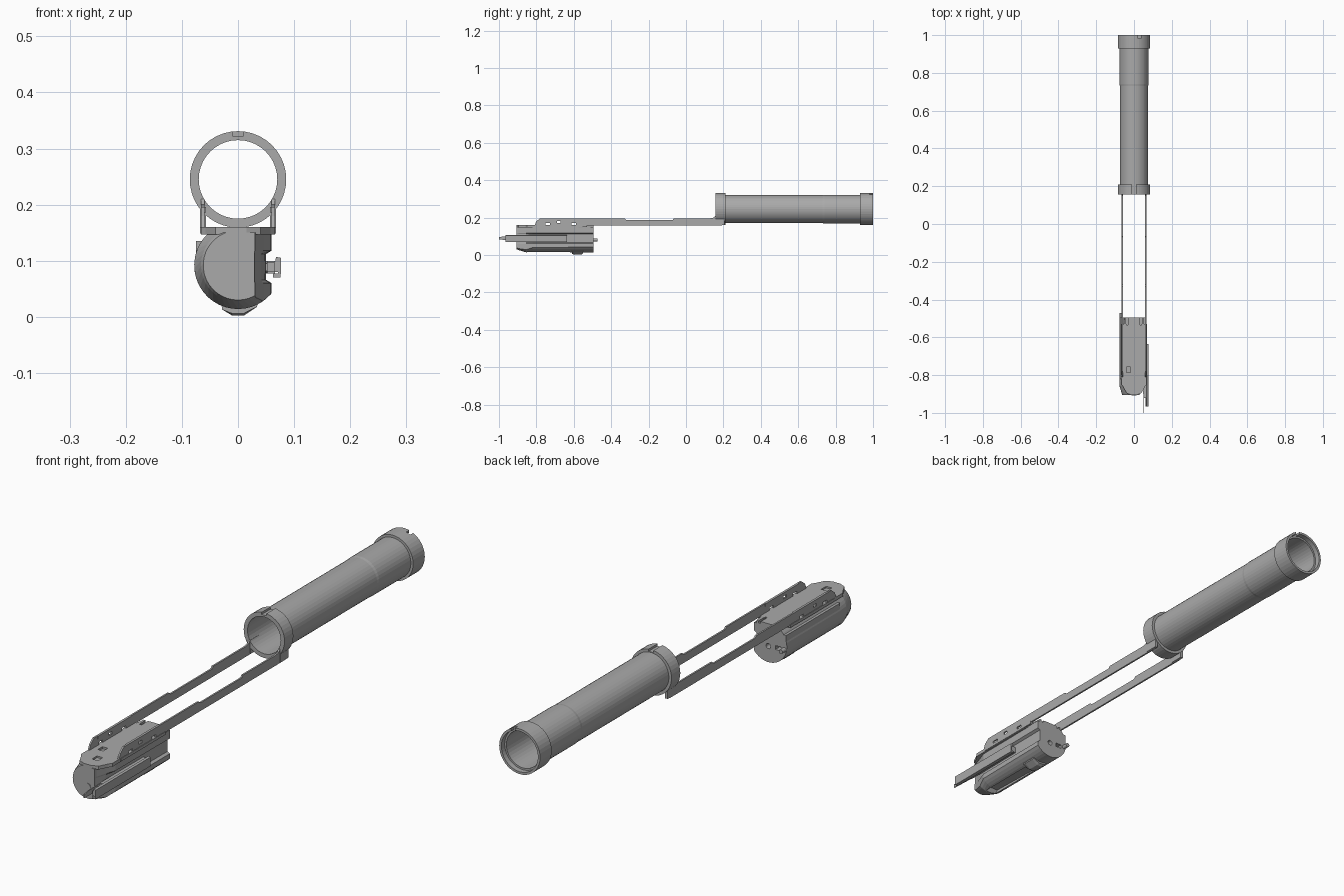
import bpy, bmesh, math

cube = bpy.data.objects.get("Cube")
if cube:
    bpy.data.objects.remove(cube, do_unlink=True)

steel = bpy.data.materials.new("grey steel")
steel.use_nodes = True
GREY = (0.4, 0.4, 0.4, 1)
steel.diffuse_color = GREY
steel.node_tree.nodes["Principled BSDF"].inputs["Base Color"].default_value = GREY


def finish(name, bm):
    bmesh.ops.recalc_face_normals(bm, faces=bm.faces)
    mesh = bpy.data.meshes.new(name)
    bm.to_mesh(mesh)
    bm.free()
    mesh.materials.append(steel)
    obj = bpy.data.objects.new(name, mesh)
    bpy.context.collection.objects.link(obj)
    return obj


def loft(name, rings, closed=False):
    """Skin equal rings of points; cap the ends unless the loop closes."""
    bm = bmesh.new()
    rows = [[bm.verts.new(p) for p in ring] for ring in rings]
    n = len(rows[0])
    pairs = list(zip(rows, rows[1:])) + ([(rows[-1], rows[0])] if closed else [])
    for a, b in pairs:
        for i in range(n):
            j = (i + 1) % n
            bm.faces.new((a[i], a[j], b[j], b[i]))
    if not closed:
        bm.faces.new(rows[0])
        bm.faces.new(rows[-1])
    return finish(name, bm)


def box(name, x0, x1, y0, y1, z0, z1):
    return loft(name, [[(x0, y, z0), (x1, y, z0), (x1, y, z1), (x0, y, z1)]
                       for y in (y0, y1)])


def plate_x(name, x0, x1, outline):
    return loft(name, [[(x, y, z) for y, z in outline] for x in (x0, x1)])


def plate_z(name, z0, z1, outline):
    return loft(name, [[(x, y, z) for x, y in outline] for z in (z0, z1)])


def lathe(name, profile, cx=0, cz=0.245, sides=40):
    """Turn a closed (radius, y) profile about a line along y."""
    return loft(name, [[(cx + r * math.cos(a), y, cz + r * math.sin(a))
                        for r, y in profile]
                       for a in (math.tau * i / sides for i in range(sides))], True)


def rod(name, x, z, r, y0, y1, sides=16):
    return loft(name, [[(x + r * math.cos(math.tau * i / sides), y,
                         z + r * math.sin(math.tau * i / sides)) for i in range(sides)]
                       for y in (y0, y1)])


def cut(obj, *cutters):
    for c in cutters:
        c.hide_render = True
        mod = obj.modifiers.new("cut", "BOOLEAN")
        mod.operation = "DIFFERENCE"
        mod.solver = "EXACT"
        mod.object = c
    bpy.context.view_layer.update()
    deps = bpy.context.evaluated_depsgraph_get()
    mesh = bpy.data.meshes.new_from_object(obj.evaluated_get(deps))
    obj.modifiers.clear()
    obj.data = mesh
    for c in cutters:
        bpy.data.objects.remove(c, do_unlink=True)


# Hollow tube with a ring at each end
lathe("tube", [(0.07, 0.16), (0.075, 0.16), (0.075, 0.73), (0.0765, 0.74),
               (0.0765, 0.94), (0.07, 0.98)])
front_ring = lathe("front_ring", [(0.07, 0.157), (0.086, 0.157), (0.086, 0.21), (0.07, 0.21)])
cut(front_ring, box("notch", -0.01, 0.01, 0.1, 0.25, 0.322, 0.4))
rear_collar = lathe("rear_collar", [(0.07, 0.93), (0.086, 0.93), (0.086, 1),
                                    (0.077, 1), (0.077, 0.98), (0.07, 0.98)])
cut(rear_collar, box("notch", 0.02, 0.037, 0.982, 1.1, 0.3, 0.4))

# Pair of long flat arms joining the tube to the bolt
arm_outline = [(-0.81, 0.157), (-0.80, 0.18), (-0.78, 0.196), (-0.33, 0.196),
               (-0.32, 0.188), (-0.07, 0.188), (-0.065, 0.196), (0.13, 0.196),
               (0.15, 0.2), (0.157, 0.21), (0.21, 0.21), (0.205, 0.165), (0.19, 0.157)]
for side, label in ((1, "left"), (-1, "right")):
    arm = plate_x(label + "_arm", side * 0.0595, side * 0.066, arm_outline)
    cut(arm, *[box("slot", side * 0.05, side * 0.08, y - w, y + w, z - 0.005, z + 0.005)
               for y, w, z in ((-0.68, 0.009, 0.176), (-0.74, 0.012, 0.165),
                               (-0.60, 0.012, 0.165))])
    box(label + "_arm_lip", side * 0.057, side * 0.0605, -0.76, -0.56, 0.186, 0.196)
    # Rail under the arm and gusset up to the ring
    box(label + "_rail", side * 0.04, side * 0.068, -0.80, -0.53, 0.149, 0.160)
    box(label + "_ring_foot", side * 0.057, side * 0.068, 0.157, 0.207, 0.16, 0.197)

# Bolt body: rounded belly, flat top, grooved left side
CZ, TOP, GROOVE = 0.092, 0.15, (0.06, 0.066, 0.112, 0.118)


def section(y, r, flat, depth):
    start = math.pi - math.asin((TOP - CZ) / max(r, 0.0581))
    end = math.tau - math.acos(flat / r)
    pts = [(r * math.cos(a), y, CZ + r * math.sin(a))
           for a in (start + (end - start) * i / 20 for i in range(21))]
    inner = flat - depth
    side = zip((flat, inner, inner, flat), GROOVE)
    return pts + [(x, y, z) for x, z in side] + [(flat, y, TOP)]


body = loft("bolt_body", [section(-0.905, 0.062, 0.03, 0.001),
                          section(-0.895, 0.066, 0.032, 0.002),
                          section(-0.855, 0.078, 0.045, 0.004),
                          section(-0.82, 0.078, 0.058, 0.01),
                          section(-0.495, 0.078, 0.06, 0.01)])
cut(body,
    plate_x("belly_cut", -0.028, 0.018,
            [(-0.86, 0), (-0.62, 0), (-0.62, 0.024), (-0.84, 0.03)]),
    rod("pin_hole", 0, 0.075, 0.01, -0.53, -0.4),
    box("rear_slot", -0.055, -0.03, -0.52, -0.4, 0.07, 0.085))
rod("striker_face", 0, 0.075, 0.014, -0.907, -0.90, 24)
rod("rear_pin", -0.068, 0.08, 0.008, -0.52, -0.472)

# Lug under the belly
loft("belly_lug", [[(x, y, z) for x, z in ((-0.03, 0.025), (-0.028, 0.013), (-0.01, lo),
                                            (0.01, lo), (0.034, 0.018), (0.036, 0.03))]
                   for y, lo in ((-0.61, 0.006), (-0.60, 0.002), (-0.56, 0.002), (-0.55, 0.008))])

# Top plate with its cut-outs and rear block
half = [(0.015, -0.905), (0.04, -0.895), (0.058, -0.86), (0.066, -0.85),
        (0.066, -0.575), (0.055, -0.535), (0.05, -0.495)]
top = plate_z("bolt_top_plate", 0.147, 0.16, half + [(-x, y) for x, y in reversed(half)])
cut(top,
    box("front_notch", -0.012, 0.012, -0.86, -0.83, 0.154, 0.2),
    box("left_slot", 0.04, 0.055, -0.71, -0.635, 0.152, 0.2),
    box("right_slot", -0.055, -0.04, -0.71, -0.635, 0.152, 0.2),
    box("oval_window", -0.05, -0.018, -0.785, -0.757, 0.152, 0.2),
    box("rear_notch_left", 0.032, 0.042, -0.535, -0.4, 0.152, 0.2),
    box("rear_notch_right", -0.042, -0.032, -0.535, -0.4, 0.152, 0.2))

# Right-hand edge strip beside the plate
box("edge_strip", -0.075, -0.06, -0.82, -0.495, 0.10, 0.135)

# Side handle: stem in the groove, channel-shaped bar, thin hook
box("handle_stem", 0.048, 0.066, -0.90, -0.64, 0.077, 0.10)
loft("handle_bar", [[(x, y, z) for x, z in ((0.062, 0.07), (0.076, 0.07), (0.077, 0.105),
                                             (0.068, 0.107), (0.066, 0.098),
                                             (0.071, 0.097), (0.071, 0.077), (0.062, 0.077))]
                    for y in (-0.965, -0.635)])
box("handle_web", 0.064, 0.073, -0.965, -0.87, 0.08, 0.10)
plate_x("handle_hook", 0.049, 0.053, [(-1, 0.082), (-0.86, 0.077), (-0.86, 0.10),
                                       (-0.97, 0.10), (-1, 0.095)])
box("hook_bridge", 0.05, 0.07, -0.92, -0.89, 0.08, 0.098)
